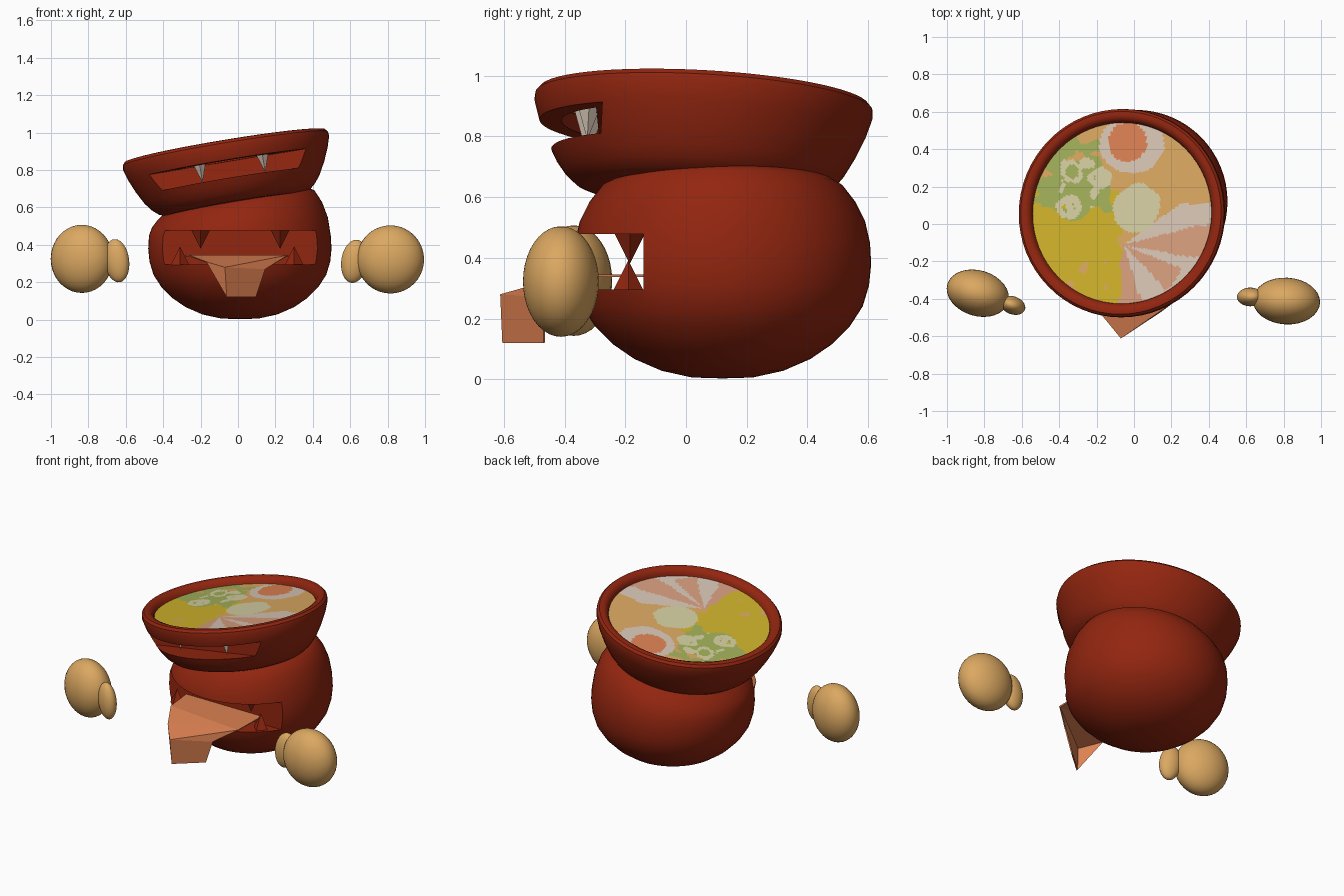
import bpy, bmesh, math
from mathutils import Matrix, Vector, Euler, noise

if "Cube" in bpy.data.objects:
    bpy.data.objects.remove(bpy.data.objects["Cube"])


def material(name, rgb):
    m = bpy.data.materials.new(name)
    m.diffuse_color = (*rgb, 1)
    m.use_nodes = True
    m.node_tree.nodes["Principled BSDF"].inputs["Base Color"].default_value = m.diffuse_color
    return m


RED = material("clay_red", (0.29, 0.019, 0.005))
TAN = material("tan", (0.71, 0.39, 0.12))
ORANGE = material("salmon_orange", (0.72, 0.22, 0.085))
WHITE = material("pinkish_white", (0.68, 0.56, 0.46))
YELLOW = material("yellow", (0.63, 0.45, 0.024))
GREEN = material("leaf_green", (0.36, 0.43, 0.10))
PALE = material("pale_green", (0.66, 0.62, 0.36))
PINK = material("prawn_pink", (0.68, 0.34, 0.21))


def make(name, bm, mats, matrix=Matrix(), smooth=None):
    me = bpy.data.meshes.new(name)
    bm.to_mesh(me)
    bm.free()
    for m in mats:
        me.materials.append(m)
    ob = bpy.data.objects.new(name, me)
    bpy.context.collection.objects.link(ob)
    ob.matrix_world = matrix
    if smooth:
        smooth_by_angle(ob, smooth)
    return ob


def smooth_by_angle(ob, deg):
    bpy.ops.object.select_all(action='DESELECT')
    ob.select_set(True)
    bpy.context.view_layer.objects.active = ob
    bpy.ops.object.shade_smooth_by_angle(angle=math.radians(deg))


def lathe(profile, n=64):
    """Closed solid of revolution; profile starts and ends on the axis."""
    bm = bmesh.new()
    rings = [[bm.verts.new((r * math.cos(2 * math.pi * i / n),
                            r * math.sin(2 * math.pi * i / n), z))
              for i in range(n)] for r, z in profile[1:-1]]
    for a, b in zip(rings, rings[1:]):
        for i in range(n):
            j = (i + 1) % n
            bm.faces.new((a[i], a[j], b[j], b[i]))
    for ring, (_, z) in ((rings[0], profile[0]), (rings[-1], profile[-1])):
        c = bm.verts.new((0, 0, z))
        for i in range(n):
            bm.faces.new((ring[i], ring[(i + 1) % n], c))
    bmesh.ops.recalc_face_normals(bm, faces=bm.faces)
    return bm


def prism(points, z0, z1):
    bm = bmesh.new()
    lo = [bm.verts.new((x, y, z0)) for x, y in points]
    hi = [bm.verts.new((x, y, z1)) for x, y in points]
    bm.faces.new(lo)
    bm.faces.new(hi)
    for i in range(len(lo)):
        j = (i + 1) % len(lo)
        bm.faces.new((lo[i], lo[j], hi[j], hi[i]))
    bmesh.ops.recalc_face_normals(bm, faces=bm.faces)
    return bm


def carve(ob, cutters):
    for c in cutters:
        mod = ob.modifiers.new("cut", 'BOOLEAN')
        mod.object, mod.operation, mod.solver = c, 'DIFFERENCE', 'EXACT'
    bpy.context.view_layer.update()
    me = bpy.data.meshes.new_from_object(
        ob.evaluated_get(bpy.context.evaluated_depsgraph_get()))
    ob.modifiers.clear()
    ob.data = me
    me.materials.clear()
    me.materials.append(RED)
    for p in me.polygons:
        p.material_index = 0
    for c in cutters:
        bpy.data.objects.remove(c)
    smooth_by_angle(ob, 35)


def tooth(name, loc, height, radius, mat, matrix=Matrix()):
    bm = bmesh.new()
    bmesh.ops.create_cone(bm, cap_ends=True, segments=4, radius1=radius,
                          radius2=0, depth=abs(height))
    rot = Matrix.Rotation(math.pi if height < 0 else 0, 4, 'X')
    bm.transform(Matrix.Translation(Vector(loc) + Vector((0, 0, height / 2))) @ rot)
    return make(name, bm, [mat], matrix)


def ball(name, loc, size, yaw=0, roll=0):
    bm = bmesh.new()
    bmesh.ops.create_uvsphere(bm, u_segments=32, v_segments=20, radius=1)
    rot = Euler((0, math.radians(roll), math.radians(yaw))).to_matrix().to_4x4()
    make(name, bm, [TAN], Matrix.Translation(loc) @ rot @ Matrix.Diagonal((*size, 1)), 60)


# Lower pot, its neck leaning with the bowl above
bm = lathe([(0, 0.003), (0.1, 0.006), (0.2, 0.028), (0.29, 0.067), (0.36, 0.115),
            (0.42, 0.175), (0.462, 0.24), (0.483, 0.31), (0.49, 0.38), (0.486, 0.45),
            (0.47, 0.52), (0.44, 0.58), (0.40, 0.63), (0.36, 0.655), (0, 0.66)])
for v in bm.verts:
    v.co.z += 0.15 * v.co.x * min(1, max(0, (v.co.z - 0.45) / 0.18))
pot = make("lower_pot", bm, [RED], Matrix.Translation((0.01, 0.12, 0)))
box = [(-1, -1), (1, -1), (1, -0.14), (-1, -0.14)]
carve(pot, [make("mouth_cutter", prism(box, 0.295, 0.478), [])])

# Tilted bowl with a slot mouth opening up to the soup
BOWL = Matrix.Translation((-0.07, 0.06, 0.93)) @ \
    Euler((-0.055, -math.atan(0.165), 0)).to_matrix().to_4x4()
bm = lathe([(0, -0.325), (0.37, -0.32), (0.41, -0.305), (0.445, -0.275), (0.475, -0.235),
            (0.51, -0.17), (0.54, -0.10), (0.558, -0.04), (0.556, -0.015), (0.543, 0.0),
            (0.52, 0.003), (0.50, -0.006), (0.488, -0.025), (0.482, -0.05), (0, -0.055)])
bowl = make("upper_bowl", bm, [RED], BOWL)
box = [(-1, -1), (1, -1), (1, -0.33), (-1, -0.33)]
arc = [(0.465 * math.cos(math.radians(a)), 0.465 * math.sin(math.radians(a)))
       for a in range(227, 314, 4)]
carve(bowl, [make("slot_cutter", prism(box, -0.20, -0.105), [], BOWL),
             make("roof_cutter", prism(arc, -0.13, -0.045), [], BOWL)])


# Soup: one disc, its faces coloured by topping
SOUP = [TAN, YELLOW, GREEN, PALE, WHITE, ORANGE, PINK]


def topping(x, y):
    n1 = noise.noise(Vector((x * 13, y * 13, 0.3)))
    n2 = noise.noise(Vector((x * 11, y * 11, 5.7)))
    wob = 0.02 * n2
    if math.hypot(x + 0.045, y - 0.44) < 0.105:          # egg yolk
        return 5
    if math.hypot(x + 0.02, (y - 0.43) * 1.12) < 0.176:  # egg white
        return 4
    if math.hypot(x - 0.01, y - 0.09) < 0.13 + wob:      # pale round slice
        return 3
    for cx, cy, r in ((-0.36, 0.09, 0.065), (-0.35, 0.29, 0.06), (-0.19, 0.25, 0.06)):
        d = math.hypot(x - cx, y - cy) + wob             # onion rings
        if 0.035 < d < r:
            return 3
    if math.hypot((x + 0.32) / 0.2, (y - 0.23) / 0.19) + 0.6 * n1 < 1:
        return 3 if n2 > 0.25 else 2                     # chopped greens
    if x < -0.075 + wob and y < 0.2 + 2 * wob:           # yellow broth
        return 0 if n1 > 0.5 else 1
    ang = math.degrees(math.atan2(y + 0.11, x + 0.06)) + 60 * wob
    if y < 0.11 and ang < 36:                            # prawn petals
        if 14 < ang:
            return 4
        if -10 < ang:
            return 6
        if -22 < ang:
            return 4
        if -46 < ang:
            return 6 if math.hypot(x + 0.06, y + 0.11) < 0.34 else 4
        return 4 if ang > -72 else 6
    return 0


bm = bmesh.new()
N, R = 160, 44
rings = [[bm.verts.new((0.486 * k / R * math.cos(2 * math.pi * i / N),
                        0.486 * k / R * math.sin(2 * math.pi * i / N), -0.04))
          for i in range(N)] for k in range(1, R + 1)]
bm.faces.new(rings[0])
for a, b in zip(rings, rings[1:]):
    for i in range(N):
        j = (i + 1) % N
        bm.faces.new((a[i], b[i], b[j], a[j]))
for f in bm.faces:
    c = f.calc_center_median()
    f.material_index = topping(c.x - 0.07, c.y + 0.06)
make("soup", bm, SOUP, BOWL)

# Teeth
for x in (-0.20, 0.225):
    tooth("upper_tooth", (x, -0.185, 0.48), -0.10, 0.05, RED)
for x in (-0.31, 0.30):
    tooth("lower_tooth", (x, -0.19, 0.292), 0.10, 0.05, RED)
for x in (-0.15, 0.19):
    tooth("bowl_tooth", (x, -0.375, -0.045), -0.15, 0.05, WHITE, BOWL)

# Tongue: flat in the mouth, folded over the lip and hanging with a crease
bm = bmesh.new()
V = [bm.verts.new(p) for p in (
    (-0.28, -0.14, 0.345), (0.27, -0.14, 0.345), (0.265, -0.38, 0.345),
    (-0.17, -0.49, 0.31), (-0.07, -0.612, 0.28), (0.145, -0.47, 0.27),
    (-0.06, -0.605, 0.12), (0.095, -0.47, 0.12), (-0.26, -0.33, 0.345))]
for idx in ((0, 1, 2, 8), (8, 2, 3), (3, 2, 4), (4, 2, 5), (4, 5, 7, 6), (3, 4, 6)):
    bm.faces.new([V[i] for i in idx])
bmesh.ops.recalc_face_normals(bm, faces=bm.faces)
bmesh.ops.solidify(bm, geom=bm.faces[:], thickness=0.008)
bmesh.ops.recalc_face_normals(bm, faces=bm.faces)
make("tongue", bm, [ORANGE])

# Floating mitten hands
ball("left_hand", (-0.835, -0.37, 0.325), (0.17, 0.122, 0.182), -17, 0)
ball("left_thumb", (-0.648, -0.435, 0.315), (0.068, 0.048, 0.116), -20, -8)
ball("right_hand", (0.815, -0.412, 0.322), (0.18, 0.125, 0.182), -3, 0)
ball("right_thumb", (0.622, -0.39, 0.312), (0.07, 0.05, 0.116), 0, 8)
